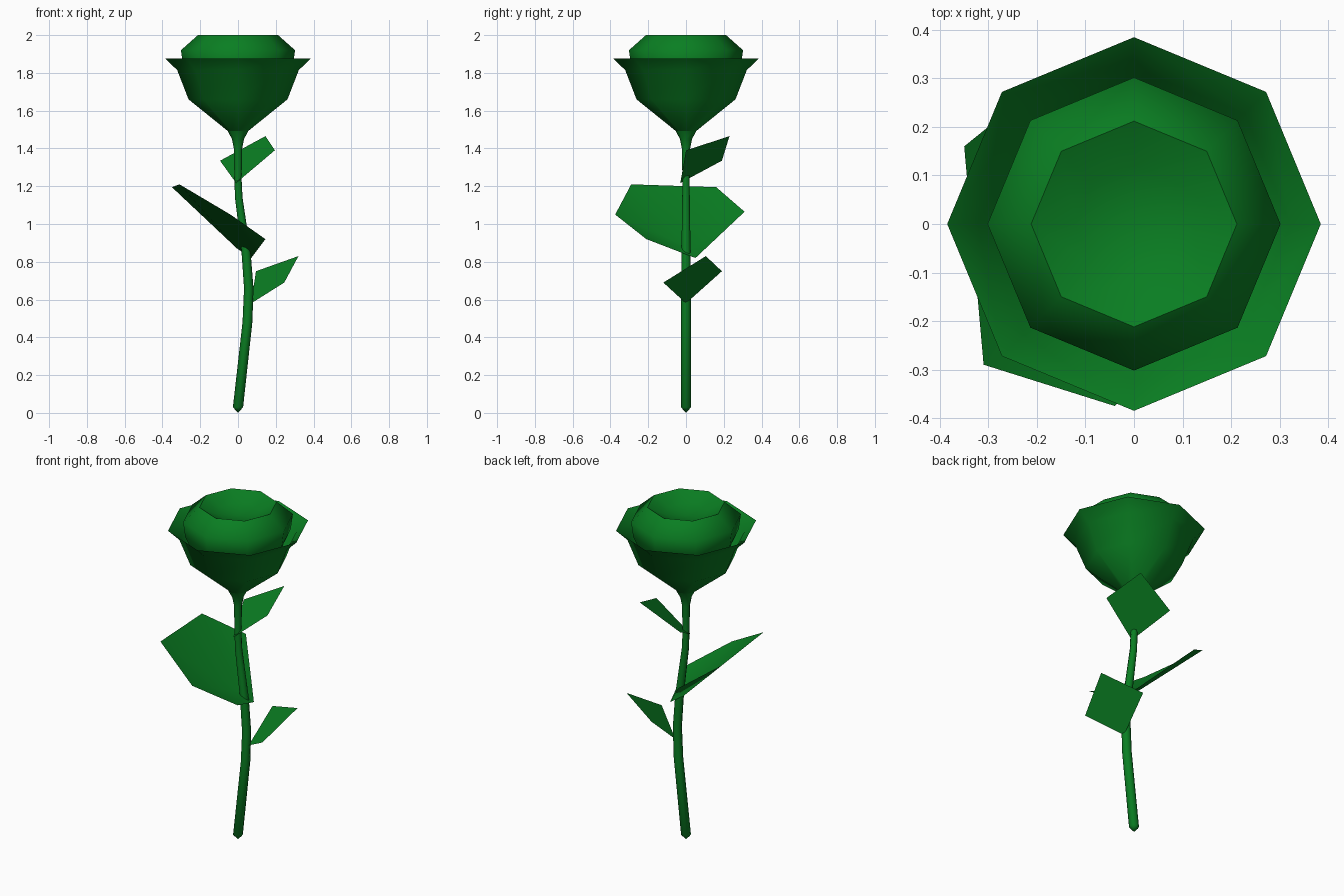
import bpy
import bmesh
from math import cos, sin, pi, radians

if "Cube" in bpy.data.objects:
    bpy.data.objects.remove(bpy.data.objects["Cube"])

SIDES = 8

# One green for the whole plant
green = bpy.data.materials.new("leaf green")
green.use_nodes = True
color = (0.003, 0.21, 0.016, 1)
green.diffuse_color = color
green.node_tree.nodes["Principled BSDF"].inputs["Base Color"].default_value = color


def finish(bm, name):
    mesh = bpy.data.meshes.new(name)
    bm.to_mesh(mesh)
    bm.free()
    mesh.materials.append(green)
    obj = bpy.data.objects.new(name, mesh)
    bpy.context.collection.objects.link(obj)
    bpy.ops.object.select_all(action="DESELECT")
    obj.select_set(True)
    bpy.context.view_layer.objects.active = obj
    bpy.ops.object.shade_smooth_by_angle(angle=radians(60))


def loft(name, rings):
    """Join octagonal rings (x, z, radius); a zero radius closes to a point."""
    bm = bmesh.new()
    loops = []
    for x, z, r in rings:
        if r == 0:
            loops.append([bm.verts.new((x, 0, z))] * SIDES)
        else:
            loops.append([bm.verts.new((x + r * cos(2 * pi * i / SIDES),
                                        r * sin(2 * pi * i / SIDES), z))
                          for i in range(SIDES)])
    for low, high in zip(loops, loops[1:]):
        for i in range(SIDES):
            j = (i + 1) % SIDES
            corners = list(dict.fromkeys((low[i], low[j], high[j], high[i])))
            bm.faces.new(corners)
    finish(bm, name)


def leaf(name, outline, hollow=None):
    """One sheet; with a hollow point the sheet is fanned around it as a cup."""
    bm = bmesh.new()
    verts = [bm.verts.new(p) for p in outline]
    if hollow:
        middle = bm.verts.new(hollow)
        for a, b in zip(verts, verts[1:] + verts[:1]):
            bm.faces.new((middle, a, b))
    else:
        bm.faces.new(verts)
    finish(bm, name)


# Curved stem, flaring under the flower
loft("stem", [(0, 0, 0), (0, 0.03, 0.027), (0.05, 0.48, 0.026),
              (0.057, 0.66, 0.025), (0.042, 0.86, 0.024), (0.023, 1.0, 0.022),
              (0.004, 1.14, 0.02), (0, 1.24, 0.019), (0, 1.4, 0.022),
              (0, 1.45, 0.032), (0, 1.495, 0.056)])

# Outer petals: open cup with a flared rim
loft("outer_petals", [(0, 1.485, 0.045), (0, 1.66, 0.262),
                      (0, 1.815, 0.322), (0, 1.875, 0.385)])

# Inner petals: rounded bud with a dished top, sitting in the cup
loft("inner_petals", [(0, 1.72, 0.24), (0, 1.83, 0.29), (0, 1.92, 0.302),
                      (0, 2.0, 0.212), (0, 1.955, 0.12), (0, 1.935, 0)])

# Leaves, each starting at the stem
leaf("upper_leaf", [(-0.01, -0.03, 1.217), (0.195, 0, 1.39),
                    (0.145, 0.23, 1.465), (-0.095, 0.19, 1.335)])
leaf("lower_leaf", [(0.07, 0, 0.58), (0.245, -0.12, 0.69),
                    (0.32, 0.105, 0.83), (0.095, 0.19, 0.75)])
leaf("middle_leaf", [(0.07, 0.05, 0.82), (-0.165, 0.31, 1.065),
                     (-0.35, 0.16, 1.195), (-0.31, -0.29, 1.21),
                     (-0.04, -0.375, 1.05), (0.145, -0.21, 0.92)][::-1],
     hollow=(-0.005, 0.03, 0.87))
